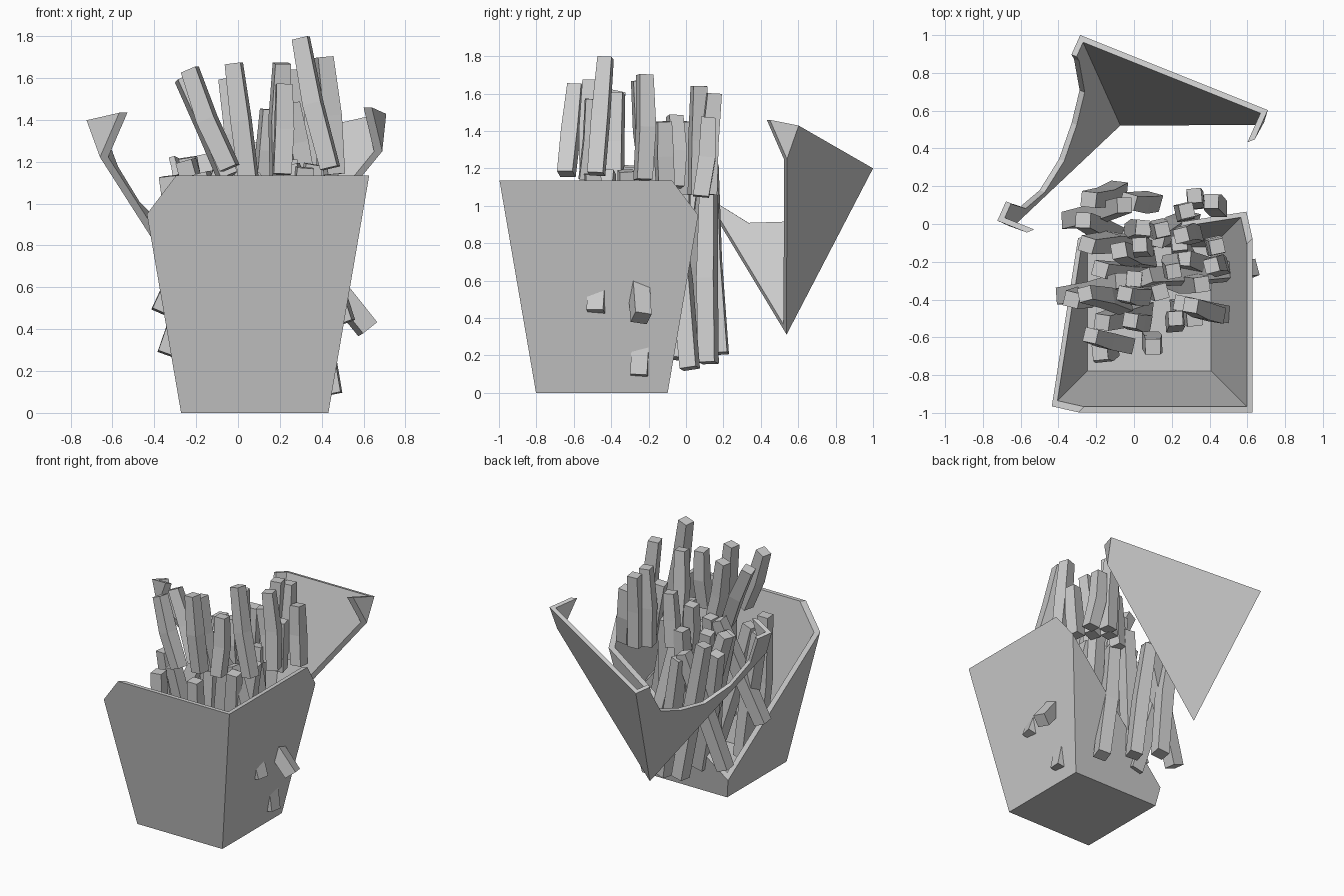
import bpy, bmesh, random
from mathutils import Vector, Matrix

if "Cube" in bpy.data.objects:
    bpy.data.objects.remove(bpy.data.objects["Cube"])

random.seed(4)
CX, CY, H, WALL = 0.08, -0.45, 1.135, 0.03


def finish(name, bm):
    bmesh.ops.recalc_face_normals(bm, faces=bm.faces)
    me = bpy.data.meshes.new(name)
    bm.to_mesh(me)
    bm.free()
    ob = bpy.data.objects.new(name, me)
    bpy.context.collection.objects.link(ob)
    return ob


def half(z):
    # half width of the flared carton at height z
    return 0.352 + 0.195 * z / H


def carton():
    # open flared box, made of stacked square loops outside then inside
    bm = bmesh.new()
    loops = []
    for z, inset in ((0, 0), (H, 0), (H, WALL), (WALL, WALL)):
        h = half(z) - inset
        loops.append([bm.verts.new((CX + sx * h, CY + sy * h, z))
                      for sx, sy in ((-1, -1), (1, -1), (1, 1), (-1, 1))])
    for a, b in zip(loops, loops[1:]):
        for i in range(4):
            j = (i + 1) % 4
            bm.faces.new((a[i], a[j], b[j], b[i]))
    bm.faces.new(loops[0])
    bm.faces.new(loops[-1])
    return bm


def cut(bm, lower):
    # slanted break through the back left corner, capped flat
    res = bmesh.ops.bisect_plane(
        bm, geom=bm.verts[:] + bm.edges[:] + bm.faces[:],
        plane_co=(CX, CY, 0.95), plane_no=Vector((-1, 1, 0.93)).normalized(),
        clear_outer=lower, clear_inner=not lower)
    edges = [e for e in res["geom_cut"] if isinstance(e, bmesh.types.BMEdge)]
    bmesh.ops.triangle_fill(bm, edges=edges, use_beauty=True)


# Main carton with its corner broken off
bm = carton()
cut(bm, True)
finish("carton_body", bm)

# Broken corner, tilted and moved back
ex = Vector((1.0, -0.40, 0.23)).normalized()
ey = Vector((0.44, 0.99, -0.20))
ey = (ey - ex * ey.dot(ex)).normalized()
rot = Matrix((ex, ey, ex.cross(ey))).transposed().to_4x4()
corner = Vector((CX - half(H), CY + half(H), H))
place = Matrix.Translation((-0.285, 1.0, 1.2)) @ rot @ Matrix.Translation(-corner)
bm = carton()
cut(bm, False)
bm.transform(place)
broken = finish("carton_corner", bm)

# Scooped rim in the left wall of the broken corner (fraction along wall, height)
scoop = [(0.09, 1.3), (0.11, 1.08), (0.20, 0.83), (0.35, 0.745), (0.53, 0.70),
         (0.72, 0.77), (0.855, 0.92), (0.895, 1.12), (0.90, 1.3)]
bm = bmesh.new()
f = bm.faces.new([bm.verts.new((-0.7, corner.y - t * 2 * half(H), z)) for t, z in scoop])
ext = bmesh.ops.extrude_face_region(bm, geom=[f], use_keep_orig=True)
bmesh.ops.translate(bm, vec=(0.45, 0, 0),
                    verts=[v for v in ext["geom"] if isinstance(v, bmesh.types.BMVert)])
bm.transform(place)
cutter = finish("scoop_cutter", bm)
cutter.hide_render = True
cutter.hide_viewport = True
mod = broken.modifiers.new("scoop", "BOOLEAN")
mod.operation, mod.solver, mod.object = "DIFFERENCE", "EXACT", cutter


def fry(name, base, top, width=0.085):
    # square stick in two segments with a slight kink
    a, b = Vector(base), Vector(top)
    d = (b - a).normalized()
    u = Vector((0, 1, 0)).cross(d).normalized()
    u = Matrix.Rotation(random.uniform(-0.3, 0.3), 3, d) @ u
    v = d.cross(u)
    kink = u * random.uniform(-.015, .015) + v * random.uniform(-.015, .015)
    bm = bmesh.new()
    rings = []
    for t, s in ((0, 1.0), (0.5, 1.05), (1, 0.9)):
        c = a.lerp(b, t) + (kink if t == 0.5 else Vector())
        h = width * s / 2
        rings.append([bm.verts.new(c + u * p * h + v * q * h)
                      for p, q in ((-1, -1), (1, -1), (1, 1), (-1, 1))])
    for r, s in zip(rings, rings[1:]):
        for i in range(4):
            j = (i + 1) % 4
            bm.faces.new((r[i], r[j], s[j], s[i]))
    bm.faces.new(rings[0])
    bm.faces.new(rings[-1])
    return finish(name, bm)


# Upper fries: base and top points
upper = [
    ((0.44, -0.48, 1.17), (0.30, -0.43, 1.79)),
    ((-0.04, -0.64, 1.17), (-0.23, -0.59, 1.64)),
    ((-0.05, -0.43, 1.13), (-0.26, -0.37, 1.60)),
    ((0.05, -0.52, 1.12), (-0.02, -0.51, 1.67)),
    ((0.05, -0.38, 1.08), (-0.05, -0.37, 1.60)),
    ((0.46, -0.23, 1.14), (0.41, -0.22, 1.70)),
    ((0.20, -0.20, 1.13), (0.21, -0.25, 1.67)),
    ((0.21, -0.53, 1.14), (0.22, -0.50, 1.57)),
    ((0.27, 0.06, 1.06), (0.28, 0.07, 1.64)),
    ((0.33, 0.12, 1.06), (0.32, 0.15, 1.60)),
    ((0.45, 0.08, 1.05), (0.41, 0.12, 1.47)),
    ((0.12, -0.02, 1.06), (0.15, -0.03, 1.45)),
    ((0.32, -0.06, 1.10), (0.25, -0.06, 1.48)),
    ((0.42, -0.11, 1.08), (0.44, -0.12, 1.45)),
    ((0.06, -0.13, 1.00), (0.03, -0.11, 1.36)),
]
for base, top in upper:
    fry("upper_fry", base, top)

# Lower fries that show at the back or poke through the carton
outer = [
    ((-0.08, 0.18, 0.21), (-0.24, 0.13, 1.22)),
    ((0.10, 0.12, 0.16), (-0.03, 0.12, 1.06)),
    ((-0.34, 0.02, 0.28), (-0.05, 0.10, 1.10)),
    ((0.62, -0.24, 0.40), (0.06, -0.28, 1.12)),
    ((0.51, -0.48, 0.43), (0.25, -0.42, 1.18)),
    ((0.45, -0.25, 0.09), (0.26, -0.18, 1.10)),
    ((-0.37, -0.38, 0.48), (-0.06, -0.30, 1.20)),
    ((0.30, 0.02, 0.13), (0.12, -0.08, 1.08)),
]
for base, top in outer:
    fry("outer_fry", base, top, 0.09)

# Lower fries packed inside, fanned at random; x and y of their tops
tops = [(-0.27, 0.02), (-0.25, -0.11), (-0.08, -0.14), (0.00, -0.29),
        (-0.33, -0.40), (-0.18, -0.68), (0.10, -0.65), (-0.18, -0.24),
        (-0.17, -0.52), (0.14, -0.36), (0.36, -0.32), (0.05, -0.02),
        (0.32, -0.50), (0.24, -0.10)]
for x, y in tops:
    bx = 0.08 + (x - 0.08) * 0.5 + random.uniform(-0.13, 0.13)
    by = -0.35 + (y + 0.35) * 0.8 + random.uniform(-0.05, 0.05)
    fry("inner_fry", (bx, by, random.uniform(0.12, 0.32)),
        (x, y, random.uniform(1.10, 1.21)), 0.09)
